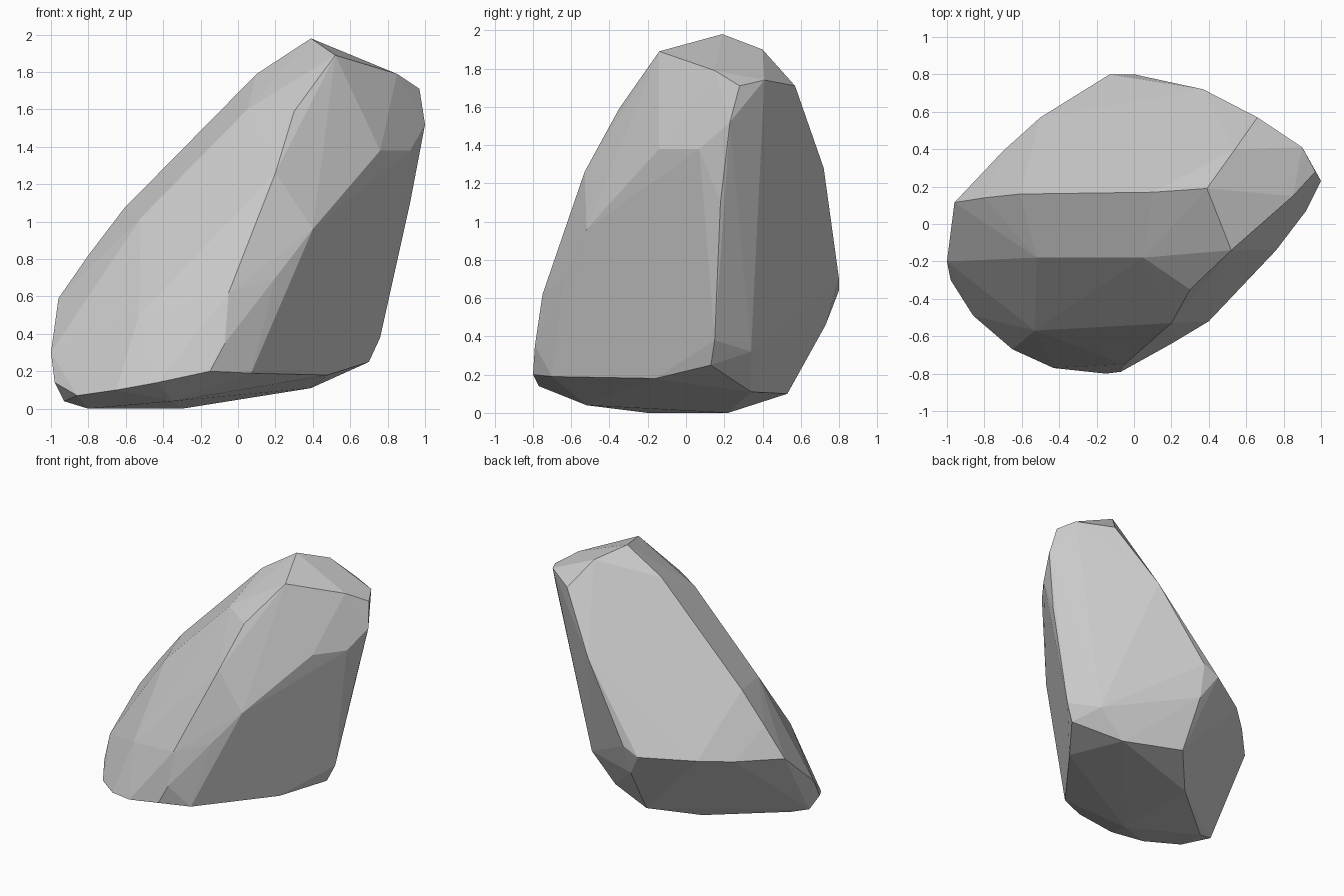
import bpy, bmesh

# Corner points of the boulder, grouped by the ridge they lie on
ridges = {
    # long sharp ridge climbing from the left end to the peak
    "crest": [(-.96, .115, .59), (-.8, .14, .82), (-.61, .16, 1.07), (.1, .17, 1.79),
              (.39, .19, 1.98)],
    # rim of the sloping top cap
    "cap": [(.52, -.14, 1.89), (.85, .15, 1.79), (.97, .28, 1.71),
            (.9, .41, 1.74), (.66, .57, 1.71), (.54, .4, 1.9)],
    # right-hand vertical edge
    "right_edge": [(1.0, .23, 1.52), (.92, .18, 1.1), (.76, .15, .38), (.7, .13, .25),
                   (.92, .07, 1.38), (.76, -.14, 1.38)],
    # rounded break between front slope and right wall
    "front_break": [(.3, -.35, 1.59), (.2, -.53, 1.26), (.4, -.52, .96),
                    (.2, -.64, .7), (-.05, -.75, .62),
                    (-.07, -.79, .35), (-.15, -.8, .2)],
    # facet corners of the front slope
    "front_slope": [(.05, -.18, 1.6), (-.52, -.18, 1.02), (-.53, -.57, .5)],
    # left nose and lower front rim
    "nose": [(-1, -.2, .3), (-.98, -.3, .14), (-.86, -.49, .07), (-.65, -.67, .1),
             (-.43, -.77, .14), (.07, -.7, .19), (.48, -.16, .18)],
    # back bulge
    "back": [(-.7, .39, .6), (-.5, .57, .62), (-.13, .8, .64), (0, .8, .7),
             (.37, .72, 1.28), (.6, .34, .32), (-.02, .73, .46)],
    # underside
    "base": [(-.93, -.24, .04), (-.8, -.2, 0), (-.3, .22, 0),
             (-.35, -.52, .04), (.39, .34, .11), (-.02, .53, .1)],
}

# Wrap the ridges in one convex faceted skin
bm = bmesh.new()
for points in ridges.values():
    for p in points:
        bm.verts.new(p)
bmesh.ops.convex_hull(bm, input=bm.verts)
loose = [v for v in bm.verts if not v.link_faces]
bmesh.ops.delete(bm, geom=loose, context='VERTS')

# Merge nearly coplanar triangles into broad facets
bmesh.ops.dissolve_limit(bm, angle_limit=0.035, verts=bm.verts, edges=bm.edges)
bmesh.ops.recalc_face_normals(bm, faces=bm.faces)

mesh = bpy.data.meshes.new("boulder")
bm.to_mesh(mesh)
bm.free()
boulder = bpy.data.objects.new("boulder", mesh)
bpy.context.collection.objects.link(boulder)
